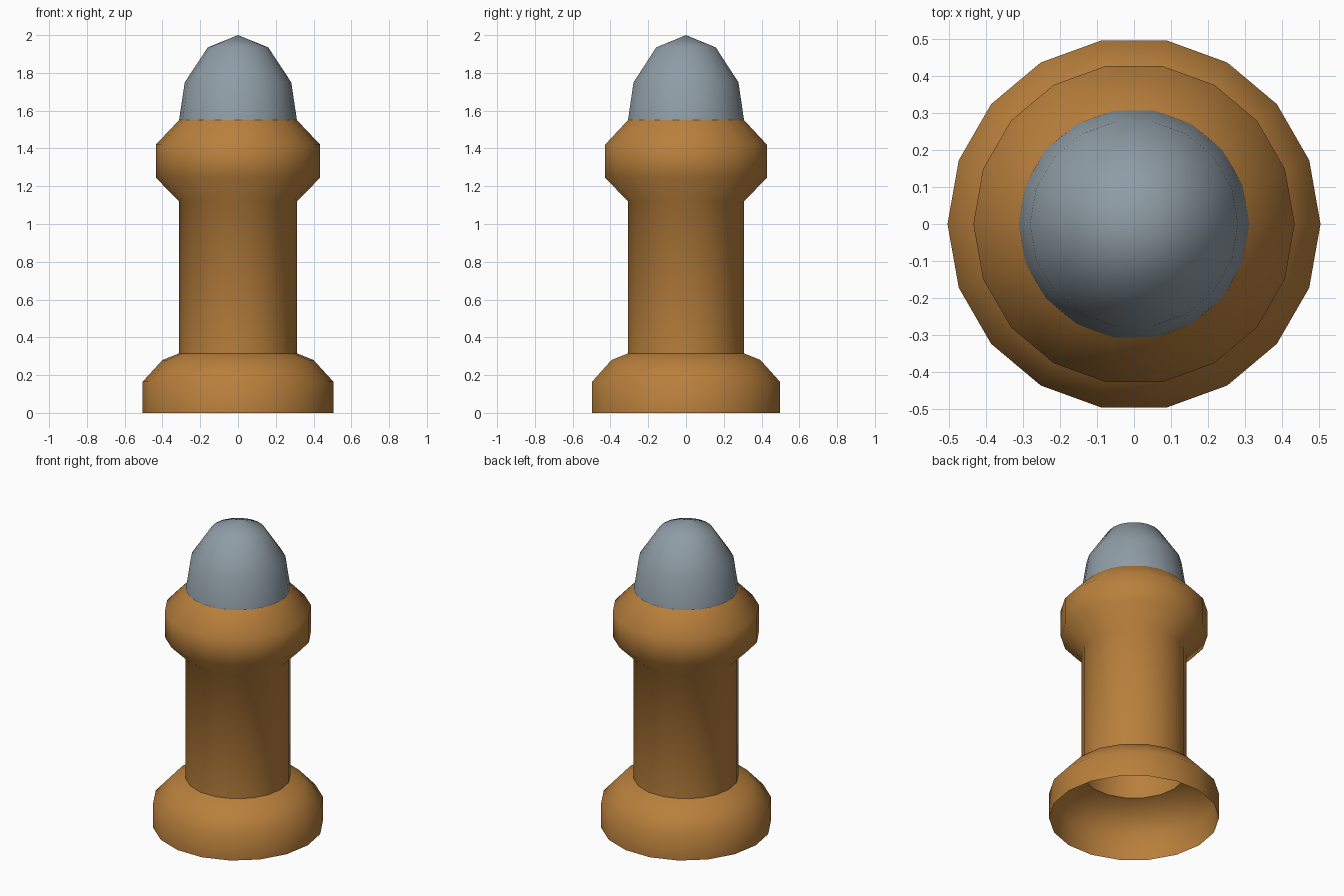
import bpy, bmesh, math

if "Cube" in bpy.data.objects:
    bpy.data.objects.remove(bpy.data.objects["Cube"])

SIDES = 18


def material(name, rgb):
    m = bpy.data.materials.new(name)
    m.diffuse_color = (*rgb, 1.0)
    m.use_nodes = True
    m.node_tree.nodes["Principled BSDF"].inputs["Base Color"].default_value = m.diffuse_color
    return m


def lathe(name, profile, mat):
    """Spin a (radius, z) profile into an open shell; zero radius closes to a point."""
    bm = bmesh.new()
    rings = []
    for r, z in profile:
        if r == 0:
            rings.append([bm.verts.new((0, 0, z))] * SIDES)
        else:
            rings.append([bm.verts.new((r * math.cos(math.tau * i / SIDES),
                                        r * math.sin(math.tau * i / SIDES), z))
                          for i in range(SIDES)])
    for low, high in zip(rings, rings[1:]):
        for i in range(SIDES):
            j = (i + 1) % SIDES
            quad = [low[i], low[j], high[j], high[i]]
            bm.faces.new(list(dict.fromkeys(quad)))
    mesh = bpy.data.meshes.new(name)
    bm.to_mesh(mesh)
    bm.free()
    mesh.materials.append(mat)
    for p in mesh.polygons:
        p.use_smooth = True
    obj = bpy.data.objects.new(name, mesh)
    bpy.context.collection.objects.link(obj)
    return obj


brass = material("brass", (0.485, 0.215, 0.045))
steel = material("steel_grey", (0.275, 0.335, 0.38))

# Hollow flared foot, open underneath
lathe("base", [(0.505, 0), (0.505, 0.165), (0.40, 0.28), (0.312, 0.315)], brass)

# Straight shaft swelling into the collar
lathe("shaft_and_collar", [(0.312, 0.315), (0.312, 1.12), (0.435, 1.245),
                           (0.435, 1.42), (0.312, 1.55)], brass)

# Rounded tip
lathe("tip", [(0.312, 1.55), (0.282, 1.75), (0.16, 1.935), (0, 2.0)], steel)
